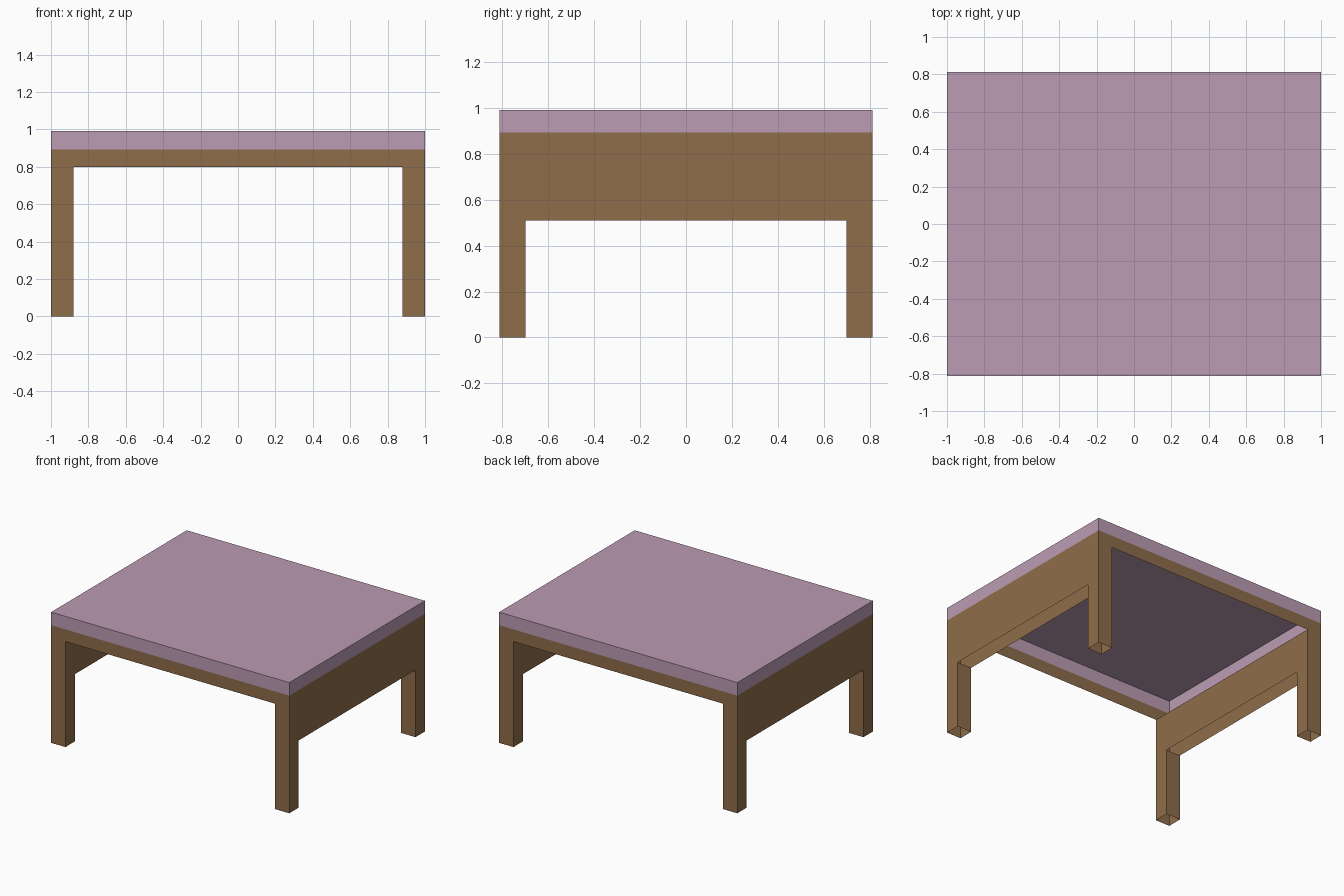
import bpy, bmesh

if "Cube" in bpy.data.objects:
    bpy.data.objects.remove(bpy.data.objects["Cube"])

X, Y = 1.0, 0.813              # half width, half depth
XI, YI = 0.88, 0.70            # inner faces of the legs
TOP, SEAM, RAIL, PANEL = 0.992, 0.893, 0.80, 0.51


def material(name, rgb):
    m = bpy.data.materials.new(name)
    m.diffuse_color = (*rgb, 1)
    m.use_nodes = True
    m.node_tree.nodes["Principled BSDF"].inputs["Base Color"].default_value = m.diffuse_color
    return m


PINK = material("dusty pink", (0.497, 0.332, 0.451))
BROWN = material("wood brown", (0.275, 0.153, 0.069))


def make(name, faces, mat, mirror):
    """Open sheet object from polygons, mirrored on the given axes."""
    bm = bmesh.new()
    for pts in faces:
        bm.faces.new([bm.verts.new(p) for p in pts])
    bmesh.ops.remove_doubles(bm, verts=bm.verts, dist=1e-4)
    me = bpy.data.meshes.new(name)
    bm.to_mesh(me)
    bm.free()
    me.materials.append(mat)
    ob = bpy.data.objects.new(name, me)
    bpy.context.collection.objects.link(ob)
    if mirror:
        mod = ob.modifiers.new("mirror", 'MIRROR')
        mod.use_axis = [a in mirror for a in "XYZ"]
        mod.use_clip = False
    return ob


def arch(half, inner, low, high):
    """Two legs joined by a crosspiece, as (across, up) points."""
    return [(-half, 0), (-inner, 0), (-inner, low), (inner, low),
            (inner, 0), (half, 0), (half, high), (-half, high)]


# tabletop: a box left open underneath
bm = bmesh.new()
bmesh.ops.create_cube(bm, size=1)
bm.normal_update()
bmesh.ops.delete(bm, geom=[f for f in bm.faces if f.normal.z < -0.5],
                 context='FACES_ONLY')
for v in bm.verts:
    v.co = (v.co.x * 2 * X, v.co.y * 2 * Y, TOP if v.co.z > 0 else SEAM)
me = bpy.data.meshes.new("tabletop")
bm.to_mesh(me)
bm.free()
me.materials.append(PINK)
bpy.context.collection.objects.link(bpy.data.objects.new("tabletop", me))

# front and back frames: leg fronts and the narrow rail
make("front_and_back_frames",
     [[(a, -Y, z) for a, z in arch(X, XI, RAIL, SEAM)]], BROWN, "Y")

# side frames: outer and inner walls of the deep side panels
outer = [(X, a, z) for a, z in arch(Y, YI, PANEL, SEAM)]
inner = [(XI, a, z) for a, z in reversed(arch(Y, YI, PANEL, RAIL))]
make("side_frames", [outer, inner], BROWN, "X")

# leg faces that look along the side openings, hollow below
make("leg_inner_faces",
     [[(X, -YI, 0), (XI, -YI, 0), (XI, -YI, PANEL), (X, -YI, PANEL)]],
     BROWN, "XY")
